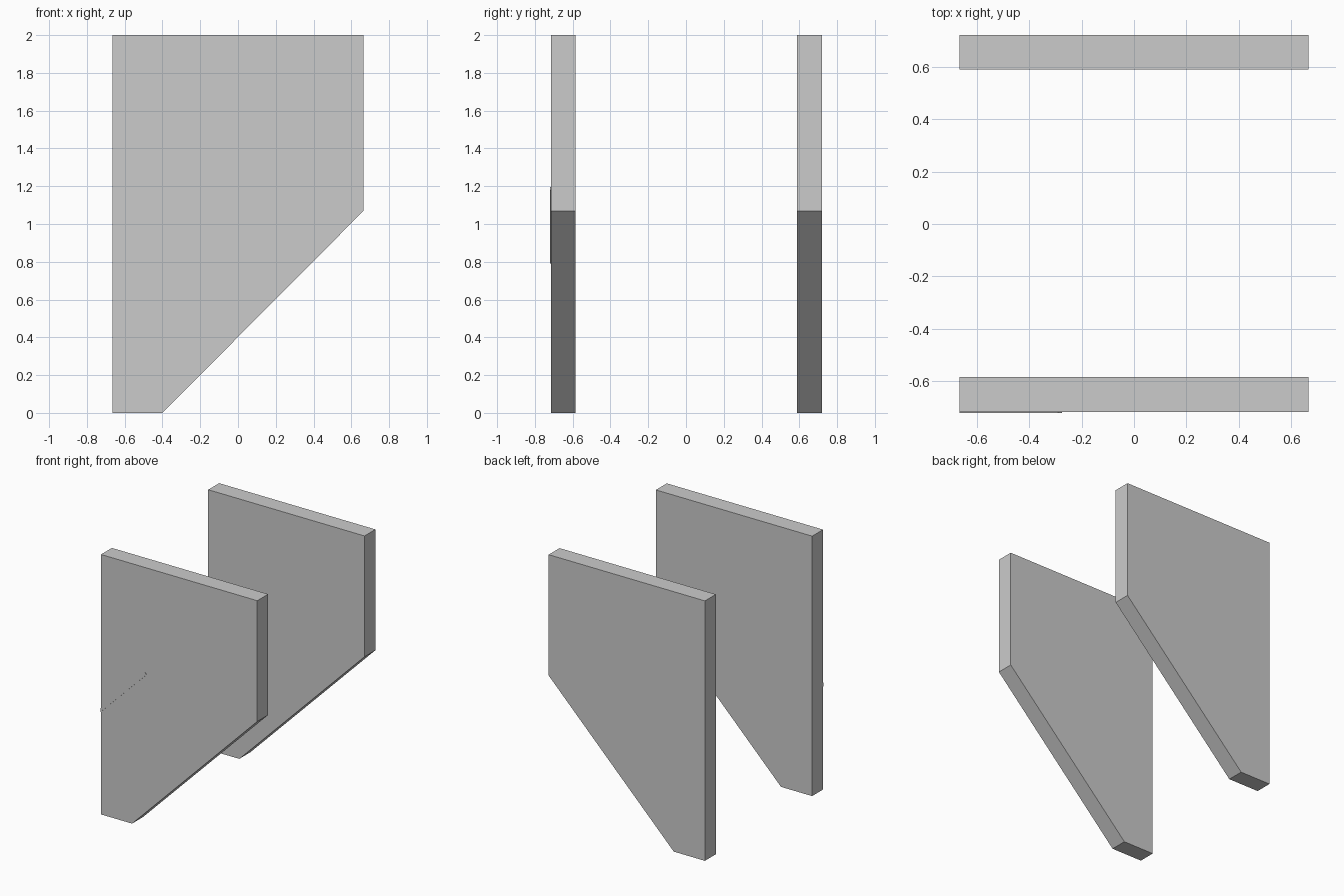
import bpy
import bmesh

if "Cube" in bpy.data.objects:
    bpy.data.objects.remove(bpy.data.objects["Cube"])


def extrude_profile(name, points, y0, y1):
    """Extrude an x/z outline from y0 to y1."""
    bm = bmesh.new()
    face = bm.faces.new([bm.verts.new((x, y0, z)) for x, z in points])
    res = bmesh.ops.extrude_face_region(bm, geom=[face])
    verts = [v for v in res["geom"] if isinstance(v, bmesh.types.BMVert)]
    bmesh.ops.translate(bm, verts=verts, vec=(0, y1 - y0, 0))
    bmesh.ops.recalc_face_normals(bm, faces=bm.faces)
    mesh = bpy.data.meshes.new(name)
    bm.to_mesh(mesh)
    bm.free()
    obj = bpy.data.objects.new(name, mesh)
    bpy.context.collection.objects.link(obj)
    return obj


# Two parallel side panels with a sloped lower corner
panel = [(-0.665, 0), (-0.40, 0), (0.665, 1.07), (0.665, 2), (-0.665, 2)]
for name, y0, y1 in (("front_panel", -0.716, -0.584),
                     ("back_panel", 0.588, 0.72)):
    extrude_profile(name, panel, y0, y1)

# Thin diagonal strip raised on the outside of the front panel
strip = [(-0.665, 0.79), (-0.275, 1.18), (-0.29, 1.195), (-0.665, 0.82)]
extrude_profile("diagonal_strip", strip, -0.72, -0.71)
